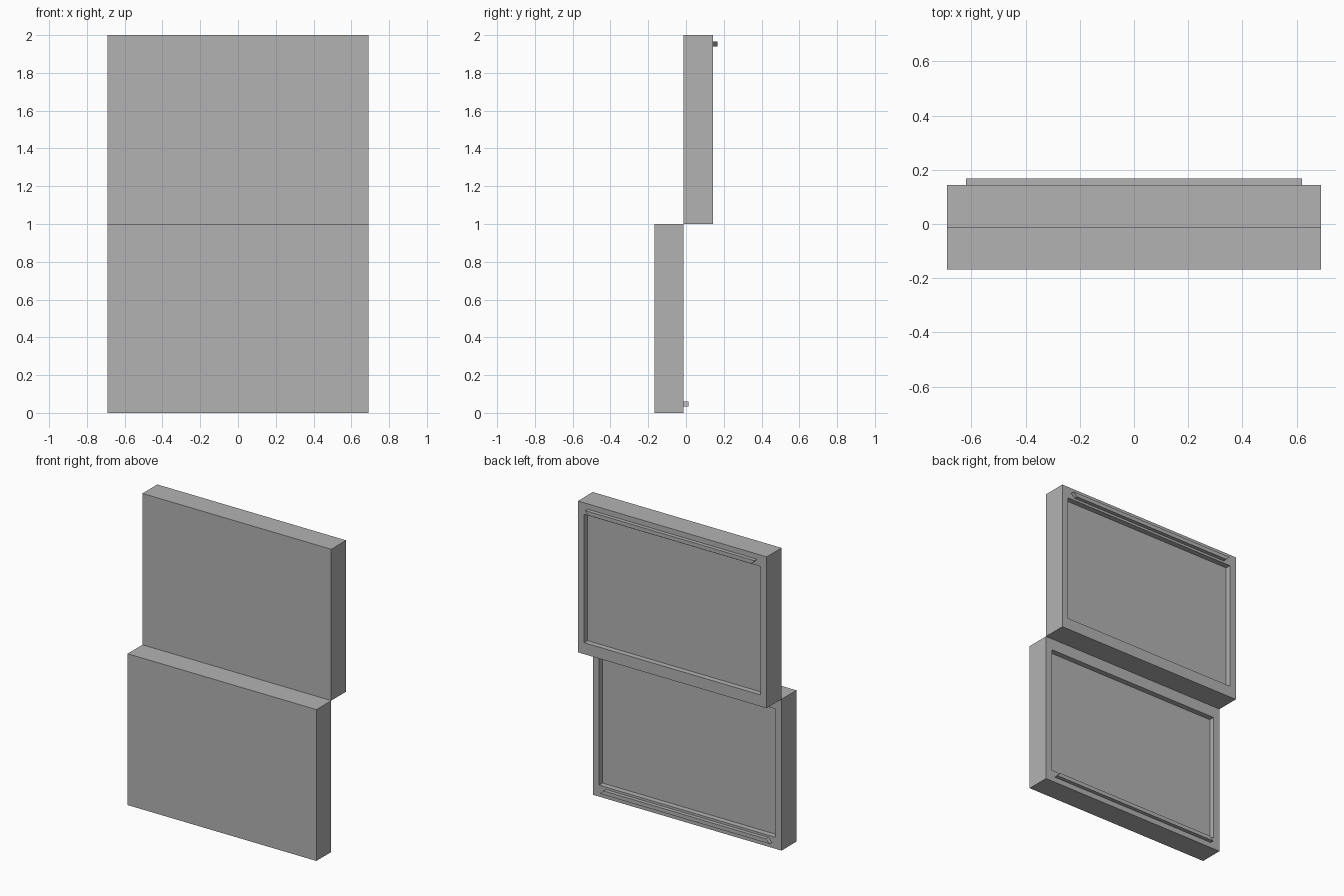
import bpy, bmesh
from mathutils import Vector

if "Cube" in bpy.data.objects:
    bpy.data.objects.remove(bpy.data.objects["Cube"])

HALF_W = 0.69      # half width of a sash
THICK = 0.155      # sash depth
SIDE, RAIL = 0.065, 0.095   # frame margins at the sides and at top/bottom
RECESS = 0.036

grey = bpy.data.materials.new("grey_paint")
grey.diffuse_color = (0.45, 0.45, 0.45, 1)
grey.use_nodes = True
grey.node_tree.nodes["Principled BSDF"].inputs["Base Color"].default_value = grey.diffuse_color


def finish(bm, name):
    bmesh.ops.recalc_face_normals(bm, faces=bm.faces[:])
    mesh = bpy.data.meshes.new(name)
    bm.to_mesh(mesh)
    bm.free()
    mesh.materials.append(grey)
    bpy.context.collection.objects.link(bpy.data.objects.new(name, mesh))


def sash(name, y0, z0):
    """Solid panel with a shallow rectangular recess in its back."""
    bm = bmesh.new()
    bmesh.ops.create_cube(bm, size=1)
    centre = Vector((0, y0 + THICK / 2, z0 + 0.5))
    for v in bm.verts:
        v.co = Vector((v.co.x * HALF_W * 2, v.co.y * THICK, v.co.z)) + centre
    back = max(bm.faces, key=lambda f: f.calc_center_median().y)
    bmesh.ops.inset_individual(bm, faces=[back], thickness=SIDE)
    for v in back.verts:
        v.co.z += (RAIL - SIDE) * (-1 if v.co.z > centre.z else 1)
    bmesh.ops.inset_individual(bm, faces=[back], thickness=0)
    for v in back.verts:
        v.co.y -= RECESS
    bmesh.ops.remove_doubles(bm, verts=bm.verts[:], dist=1e-5)
    finish(bm, name)


def pull_bar(name, y0, z_outer, z_inner):
    """Thin bar with mitred ends, longest along its outer edge."""
    bm = bmesh.new()
    inner = 0.62 - abs(z_outer - z_inner)
    outline = [(-0.62, z_outer), (0.62, z_outer), (inner, z_inner), (-inner, z_inner)]
    face = bm.faces.new([bm.verts.new((x, y0, z)) for x, z in outline])
    ext = bmesh.ops.extrude_face_region(bm, geom=[face], use_keep_orig=True)
    moved = [g for g in ext["geom"] if isinstance(g, bmesh.types.BMVert)]
    bmesh.ops.translate(bm, verts=moved, vec=(0, 0.025, 0))
    finish(bm, name)


# Lower sash in front, upper sash behind it
sash("lower_sash", -0.167, 0)
sash("upper_sash", -0.012, 1)

# Bars on the back, mirrored top to bottom
pull_bar("lower_bar", -0.012, 0.035, 0.061)
pull_bar("upper_bar", 0.143, 1.965, 1.939)
